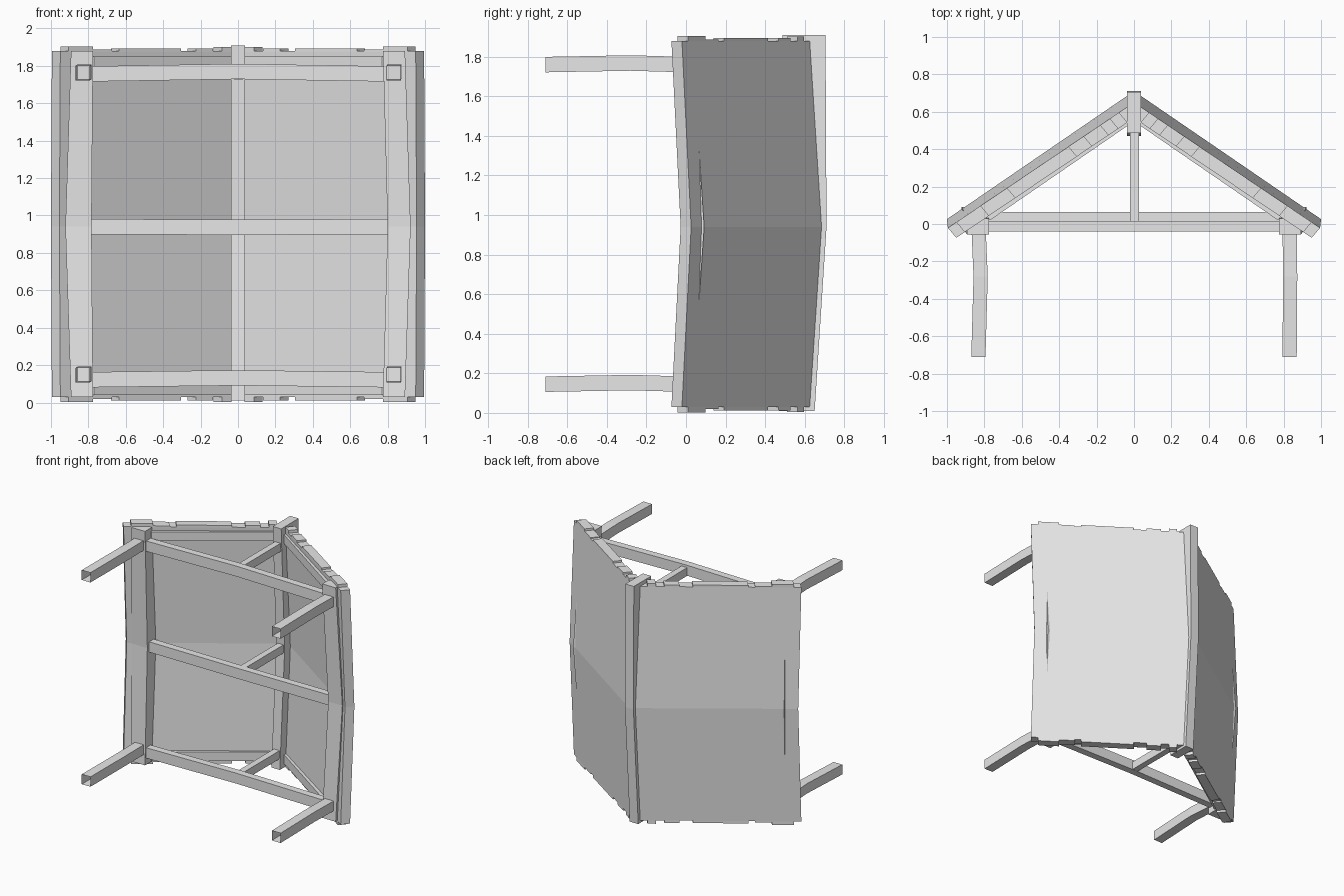
import bpy
import bmesh
from mathutils import Vector

cube = bpy.data.objects.get("Cube")
if cube:
    bpy.data.objects.remove(cube, do_unlink=True)

grey = bpy.data.materials.new("plain_grey")
grey.use_nodes = True
GREY = (0.8, 0.8, 0.8, 1)
grey.diffuse_color = GREY
grey.node_tree.nodes["Principled BSDF"].inputs["Base Color"].default_value = GREY

Z_MID = 0.94


def loft(name, loops, open_start=False):
    """Skin a row of matching cross-sections and cap the ends."""
    bm = bmesh.new()
    rows = [[bm.verts.new(Vector(p)) for p in loop] for loop in loops]
    n = len(rows[0])
    for a, b in zip(rows, rows[1:]):
        for i in range(n):
            j = (i + 1) % n
            bm.faces.new((a[i], a[j], b[j], b[i]))
    end_cap = bm.faces.new(rows[-1])
    start_cap = bm.faces.new(rows[0])
    bmesh.ops.recalc_face_normals(bm, faces=bm.faces[:])
    if open_start:
        bmesh.ops.delete(bm, geom=[start_cap], context="FACES_ONLY")
    mesh = bpy.data.meshes.new(name)
    bm.to_mesh(mesh)
    bm.free()
    mesh.materials.append(grey)
    obj = bpy.data.objects.new(name, mesh)
    bpy.context.collection.objects.link(obj)
    return obj


def bar(name, axis, stations, open_start=False):
    """Four-sided timber; each station is (position, u0, u1, v0, v1)."""
    loops = []
    for t, u0, u1, v0, v1 in stations:
        loop = []
        for u, v in ((u0, v0), (u1, v0), (u1, v1), (u0, v1)):
            p = [u, v]
            p.insert(axis, t)
            loop.append(p)
        loops.append(loop)
    return loft(name, loops, open_start)


X, Y, Z = 0, 1, 2

# Roof slope: outer and inner lines of the end section
SLOPE = 0.674


def section(x0, x1, z, lift=0.0, top=0.0):
    """Slab cross-section between two outer x positions, sides square to slope."""
    def outer(x):
        return 0.65 - SLOPE * x
    a, b = outer(x0) + lift + top, outer(x1) + lift
    return [(x0, a, z), (x1, b, z), (x1 - 0.045, b - 0.053, z), (x0 - 0.045, a - 0.053, z)]


def mirror(loops, side):
    return [[(side * x, y, z) for x, y, z in loop] for loop in loops]


for side, label in ((1, "left"), (-1, "right")):
    # Roof slab, bowed outward at mid length
    slab = [section(0.03, 0.995, 0.03),
            section(0.03, 1.0, Z_MID, 0.05, 0.01),
            section(0.03, 0.995, 1.88)]
    loft(f"{label}_roof_slab", mirror(slab, side))

    # Uneven board ends on both gables
    boards = ((0.08, 0.13, 0.02), (0.18, 0.27, 0.012), (0.35, 0.68, 0.012),
              (0.72, 0.82, 0.005), (0.82, 0.95, 0.022))
    for i, (x0, x1, out) in enumerate(boards):
        for end, z_in, z_out in (("lower", 0.035, 0.024 - out), ("upper", 1.875, 1.882 + out)):
            block = [section(x0, x1, max(z, 0)) for z in (z_in, z_out)]
            loft(f"{label}_{end}_board_end_{i}", mirror(block, side))

    # Gable rafters under the slab
    for end, z0, z1 in (("lower", 0.04, 0.11), ("upper", 1.78, 1.85)):
        rafter = [[(0.02, 0.60, z), (0.86, 0.03, z), (0.77, 0.02, z), (0.02, 0.535, z)]
                  for z in (z0, z1)]
        loft(f"{label}_{end}_rafter", mirror(rafter, side))

    # Eave beam, its middle poking through the slab
    shift = 0.025 if side > 0 else 0.008
    a, b = 0.775, 0.893
    ends = sorted((side * a, side * b))
    mids = sorted((side * (a + shift), side * (b + 0.03)))
    bar(f"{label}_eave_beam", Z, [(0.03, *ends, -0.055, 0.03),
                                  (Z_MID, *mids, -0.015, 0.092),
                                  (1.88, *ends, -0.055, 0.03)])

    # Posts, slightly bent and open at the foot
    bend = 0.012 if side < 0 else 0.003
    px = side * 0.832
    for end, zc in (("lower", 0.145), ("upper", 1.76)):
        stations = []
        for y, dx, dz in ((-0.71, 0, 0), (-0.28, bend, 0.008), (0.0, 0, 0)):
            x = px + dx
            stations.append((y, x - 0.038, x + 0.038, zc + dz - 0.039, zc + dz + 0.039))
        bar(f"{label}_{end}_post", Y, stations, open_start=True)

# Ridge beam
bar("ridge_beam", Z, [(0.01, -0.037, 0.037, 0.47, 0.65),
                      (Z_MID, -0.037, 0.037, 0.53, 0.71),
                      (1.91, -0.037, 0.037, 0.487, 0.705)])

# Tie beams with king posts
for label, zc, y0, bow in (("lower", 0.122, -0.04, 0.01),
                           ("middle", Z_MID, 0.008, -0.003),
                           ("upper", 1.757, -0.04, 0.013)):
    y1 = y0 + 0.057
    bar(f"{label}_tie_beam", X, [(-0.8, y0, y1, zc - 0.041, zc + 0.041),
                                 (0, y0, y1, zc + bow - 0.041, zc + bow + 0.041),
                                 (0.8, y0, y1, zc - 0.041, zc + 0.041)])
    bar(f"{label}_king_post", Y, [(y1 - 0.02, -0.022, 0.028, zc - 0.03, zc + 0.035),
                                  (0.55, -0.022, 0.028, zc - 0.03, zc + 0.035)])
